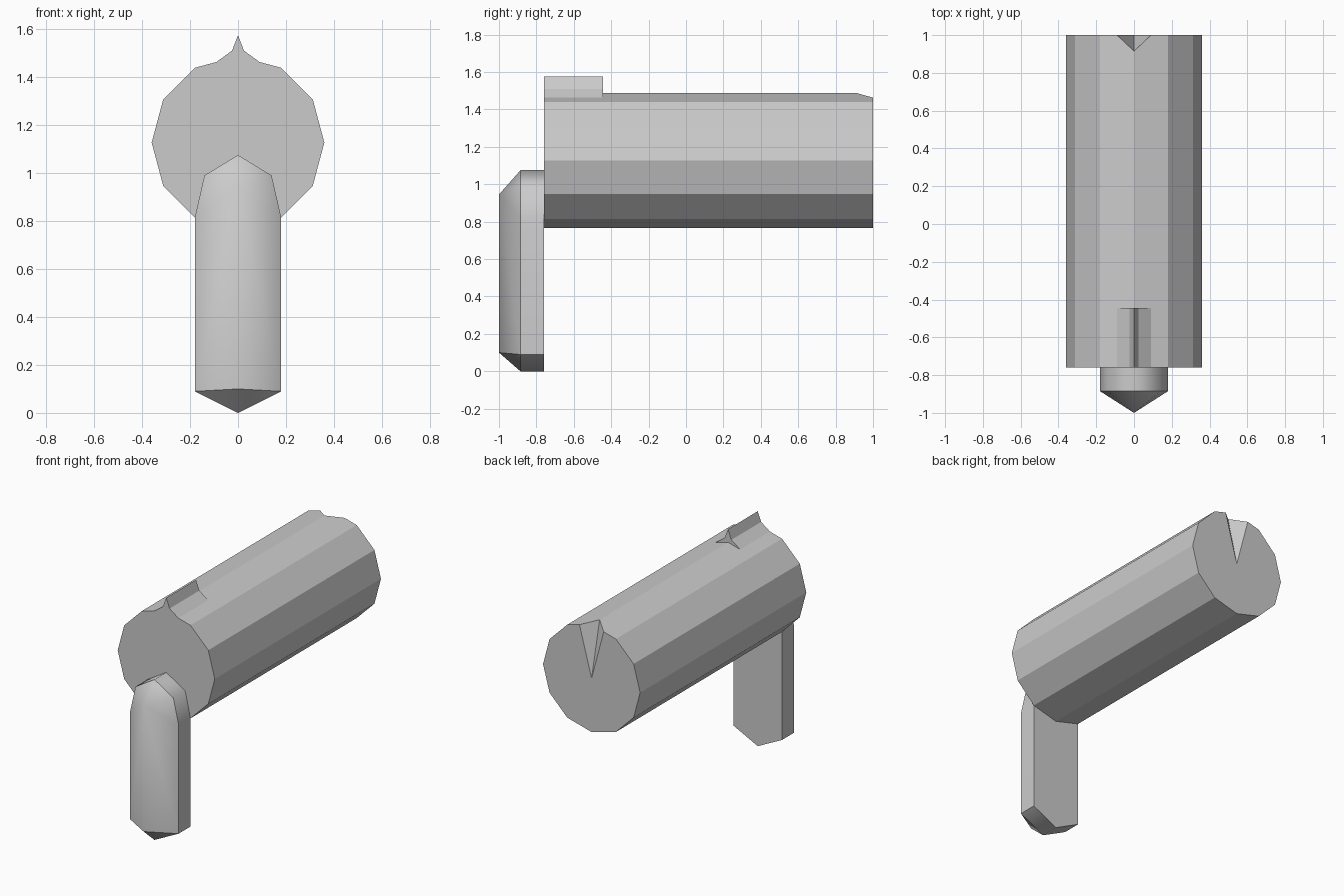
import bpy, bmesh, math

if "Cube" in bpy.data.objects:
    bpy.data.objects.remove(bpy.data.objects["Cube"])

BARREL_R, AXIS_Z = 0.36, 1.127
FRONT, REAR = -0.76, 1.0


def finish(name, bm):
    bmesh.ops.recalc_face_normals(bm, faces=bm.faces[:])
    mesh = bpy.data.meshes.new(name)
    bm.to_mesh(mesh)
    bm.free()
    obj = bpy.data.objects.new(name, mesh)
    bpy.context.collection.objects.link(obj)
    return obj


def ring(bm, profile, y):
    return [bm.verts.new((x, y, z)) for x, z in profile]


def prism(bm, profile, y0, y1):
    a, b = ring(bm, profile, y0), ring(bm, profile, y1)
    n = len(profile)
    for i in range(n):
        j = (i + 1) % n
        bm.faces.new((a[i], a[j], b[j], b[i]))
    return a, b


# Barrel: twelve flat sides, with a V notch cut into the top of the rear end
bm = bmesh.new()
dodecagon = [(BARREL_R * math.cos(math.radians(30 * i)),
              AXIS_Z + BARREL_R * math.sin(math.radians(30 * i))) for i in range(12)]
top_z = dodecagon[3][1]
edge_x = (dodecagon[2][0] + dodecagon[3][0]) / 2
edge_z = (dodecagon[2][1] + dodecagon[3][1]) / 2
front = ring(bm, dodecagon, FRONT)
rear = ring(bm, dodecagon[:3] + dodecagon[4:], REAR)
rear.insert(3, None)
tip = bm.verts.new((0, 0.915, top_z))
right = bm.verts.new((edge_x, REAR, edge_z))
left = bm.verts.new((-edge_x, REAR, edge_z))
centre = bm.verts.new((0, REAR, AXIS_Z))
for i in range(12):
    j = (i + 1) % 12
    if 3 not in (i, j):
        bm.faces.new((front[i], front[j], rear[j], rear[i]))
bm.faces.new((front[2], front[3], tip, right, rear[2]))
bm.faces.new((front[3], front[4], rear[4], left, tip))
bm.faces.new((right, tip, centre))
bm.faces.new((tip, left, centre))
bm.faces.new(front)
bm.faces.new(rear[:3] + [right, centre, left] + rear[4:])
finish("barrel", bm)

# Front sight: a flared ridge sitting on the two top facets
bm = bmesh.new()
sight = [(edge_x, edge_z), (0.025, 1.51), (0, 1.575),
         (-0.025, 1.51), (-edge_x, edge_z), (0, top_z)]
for cap in prism(bm, sight, FRONT, -0.445):
    bm.faces.new(cap)
finish("front_sight", bm)

# Grip: flat-backed slab with a ridged front and pointed ends
bm = bmesh.new()
half = [(0.18, 0.09), (0.18, 0.815), (0.14, 0.99)]
outline = [(0, 0)] + half + [(0, 1.075)] + [(-x, z) for x, z in reversed(half)]
rim, back = prism(bm, outline, -0.885, FRONT)
bm.faces.new(back)
ridge_low = bm.verts.new((0, -1, 0.10))
ridge_high = bm.verts.new((0, -1, 0.945))
for s in (1, -1):
    v = [rim[s * i] for i in range(4)] + [rim[4]]
    bm.faces.new((v[0], v[1], ridge_low))
    bm.faces.new((v[1], v[2], ridge_high, ridge_low))
    bm.faces.new((v[2], v[3], ridge_high))
    bm.faces.new((v[3], v[4], ridge_high))
# Rounded shading with crisp rims and a crisp lower end
for f in bm.faces:
    f.smooth = True
bottom = {ridge_low, rim[1], rim[7], back[1], back[7]}
for e in bm.edges:
    a, b = e.verts
    on_rim = (a in rim and b in rim) or (a in back and b in back)
    if on_rim or (a in bottom and b in bottom):
        e.smooth = False
finish("grip", bm)
